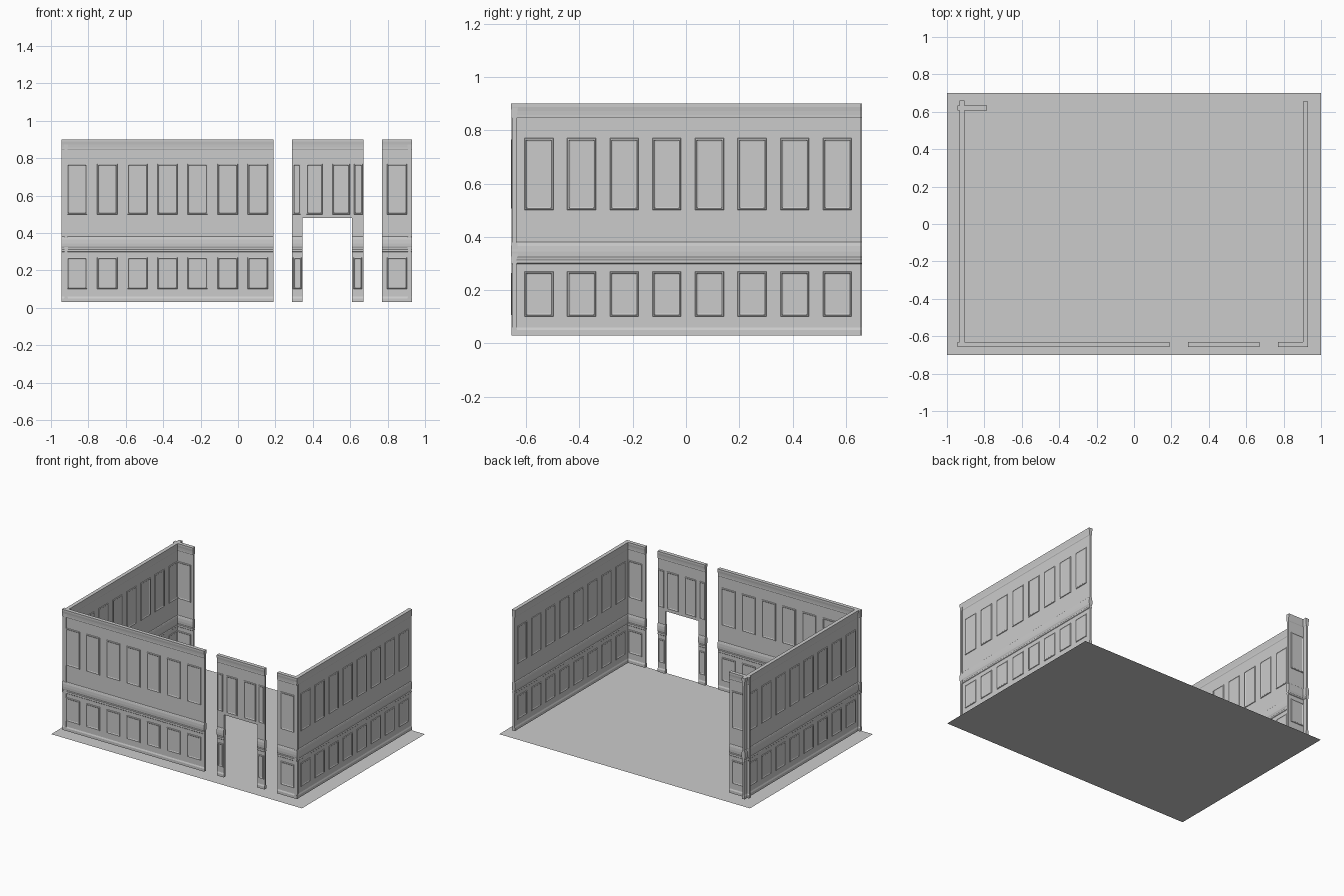
import bpy, bmesh

if "Cube" in bpy.data.objects:
    bpy.data.objects.remove(bpy.data.objects["Cube"])

grey = bpy.data.materials.new("plain_grey")
grey.diffuse_color = (0.6, 0.6, 0.6, 1)
grey.use_nodes = True
grey.node_tree.nodes["Principled BSDF"].inputs["Base Color"].default_value = grey.diffuse_color

# half cross-section of a wall: (offset from centre plane, height)
HALF = [(.011, .03), (.011, .05), (.007, .06),                       # skirting
        (.007, .298), (.010, .301), (.010, .309), (.008, .312),      # rail bead
        (.009, .320), (.0125, .328), (.0135, .345), (.0125, .365), (.010, .378), (.007, .381),
        (.007, .845), (.010, .850), (.010, .858), (.011, .872), (.0135, .888), (.0135, .90)]
CORE = .007
# moulding rings of a panel: (inset, height above the wall)
RINGS = [(0, 0), (.002, .004), (.006, .005), (.009, .002), (.012, .001)]


def add_object(name, bm):
    mesh = bpy.data.meshes.new(name)
    bm.to_mesh(mesh)
    bm.free()
    mesh.materials.append(grey)
    bpy.context.collection.objects.link(bpy.data.objects.new(name, mesh))


def place(axis, centre, t, off, z):
    return (t, centre + off, z) if axis == 'x' else (centre + off, t, z)


def wall(name, axis, centre, a, b, zmin=0.0):
    half = [p for p in HALF if p[1] >= zmin]
    if zmin:
        half.insert(0, (CORE, zmin))
    loop = half + [(-o, z) for o, z in reversed(half)]
    bm = bmesh.new()
    ends = [[bm.verts.new(place(axis, centre, t, o, z)) for o, z in loop] for t in (a, b)]
    n = len(loop)
    for i in range(n):
        j = (i + 1) % n
        bm.faces.new((ends[0][i], ends[0][j], ends[1][j], ends[1][i]))
    for e in ends:
        bm.faces.new(e)
    bmesh.ops.recalc_face_normals(bm, faces=bm.faces)
    add_object(name, bm)


def panels(name, axis, centre, rects):
    # raised frames on both sides of a wall
    bm = bmesh.new()
    for side in (1, -1):
        for t0, t1, z0, z1 in rects:
            rings = []
            for d, h in RINGS:
                o = side * (CORE + h)
                rings.append([bm.verts.new(place(axis, centre, t, o, z)) for t, z in
                              ((t0 + d, z0 + d), (t1 - d, z0 + d), (t1 - d, z1 - d), (t0 + d, z1 - d))])
            faces = [bm.faces.new((p[i], p[(i + 1) % 4], q[(i + 1) % 4], q[i]))
                     for p, q in zip(rings, rings[1:]) for i in range(4)]
            faces.append(bm.faces.new(rings[-1]))
            for f in faces:
                f.normal_update()
                if f.normal[1 if axis == 'x' else 0] * side < 0:
                    f.normal_flip()
    add_object(name, bm)


UP, LOW = (.50, .77), (.10, .27)


def both_rows(centres, w=.108):
    return [(c - w / 2, c + w / 2, *row) for c in centres for row in (UP, LOW)]


# floor
bm = bmesh.new()
bm.faces.new([bm.verts.new(p) for p in ((-1, -.7, 0), (1, -.7, 0), (1, .7, 0), (-1, .7, 0))])
add_object("floor", bm)

# side walls
side_rows = both_rows([-.552 + .16 * i for i in range(8)])
for name, x, end in (("left", -.919, .66), ("right", .917, .655)):
    wall(name + "_wall", 'y', x, -.655, end)
    panels(name + "_wall_panels", 'y', x, side_rows)

# long front wall, short front wall and back return
FRONT = -.644
for name, y, a, b, centres in (
        ("front_long_wall", FRONT, -.945, .19, [-.86 + .161 * i for i in range(7)]),
        ("front_short_wall", FRONT, .77, .93, [.85]),
        ("back_return_wall", .62, -.945, -.785, [-.86])):
    wall(name, 'x', y, a, b)
    panels(name + "_panels", 'x', y, both_rows(centres))

# doorway section
wall("door_left_jamb", 'x', FRONT, .29, .345)
wall("door_right_jamb", 'x', FRONT, .61, .67)
wall("door_header", 'x', FRONT, .345, .61, .48)
panels("door_panels", 'x', FRONT,
       [(.293, .335, *UP), (.365, .452, *UP), (.505, .598, *UP), (.62, .667, *UP),
        (.295, .340, *LOW), (.617, .663, *LOW)])
